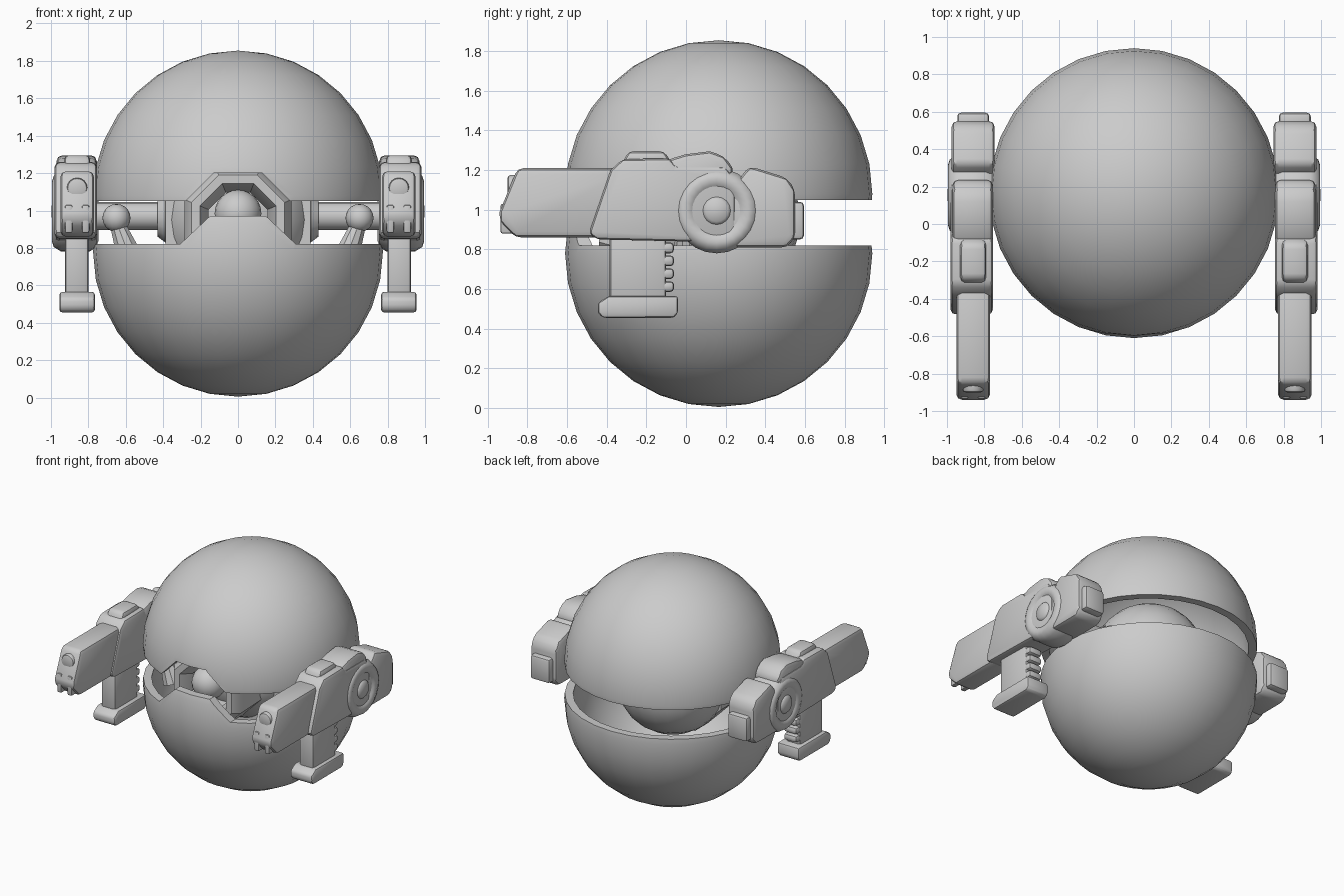
import bpy, bmesh, math
from mathutils import Matrix, Vector

if "Cube" in bpy.data.objects:
    bpy.data.objects.remove(bpy.data.objects["Cube"])


def make(name, bm):
    bmesh.ops.recalc_face_normals(bm, faces=bm.faces)
    me = bpy.data.meshes.new(name)
    bm.to_mesh(me)
    bm.free()
    ob = bpy.data.objects.new(name, me)
    bpy.context.collection.objects.link(ob)
    return ob


def finish(ob, bevel=0, mirror=False, angle=35, segments=2):
    bpy.ops.object.select_all(action='DESELECT')
    ob.select_set(True)
    bpy.context.view_layer.objects.active = ob
    if bevel:
        m = ob.modifiers.new("bevel", 'BEVEL')
        m.width, m.segments, m.limit_method = bevel, segments, 'ANGLE'
    if mirror:
        m = ob.modifiers.new("mirror", 'MIRROR')
        m.use_mirror_merge = False
    for m in list(ob.modifiers):
        bpy.ops.object.modifier_apply(modifier=m.name)
    bpy.ops.object.shade_smooth_by_angle(angle=math.radians(angle))
    return ob


def prism(name, pts, a, b, axis='x'):
    """Extrude a profile: (y, z) points along x, or (x, z) points along y."""
    bm = bmesh.new()
    put = (lambda p, t: (t, p[0], p[1])) if axis == 'x' else (lambda p, t: (p[0], t, p[1]))
    lo = [bm.verts.new(put(p, a)) for p in pts]
    hi = [bm.verts.new(put(p, b)) for p in pts]
    bm.faces.new(lo)
    bm.faces.new(hi[::-1])
    n = len(pts)
    for i in range(n):
        j = (i + 1) % n
        bm.faces.new((lo[i], hi[i], hi[j], lo[j]))
    return make(name, bm)


def box(name, x, y, z):
    return prism(name, [(y[0], z[0]), (y[1], z[0]), (y[1], z[1]), (y[0], z[1])], *x)


def lathe(name, pts, center, axis, steps, turn=0):
    """Spin (radius, height) points around the given axis through center."""
    bm = bmesh.new()
    vs = [bm.verts.new((r, 0, h)) for r, h in pts]
    es = [bm.edges.new((vs[i], vs[i + 1])) for i in range(len(vs) - 1)]
    bmesh.ops.spin(bm, geom=vs + es, cent=(0, 0, 0), axis=(0, 0, 1),
                   angle=2 * math.pi, steps=steps)
    bmesh.ops.remove_doubles(bm, verts=bm.verts, dist=1e-5)
    rot = Vector(axis).to_track_quat('Z', 'Y').to_matrix().to_4x4()
    bm.transform(Matrix.Translation(center) @ rot @ Matrix.Rotation(turn, 4, 'Z'))
    return make(name, bm)


def ball(name, center, r, u=20, v=12):
    bm = bmesh.new()
    bmesh.ops.create_uvsphere(bm, u_segments=u, v_segments=v, radius=r,
                              matrix=Matrix.Translation(center))
    return make(name, bm)


def rod(name, p, q, r1, r2, steps=16):
    d = Vector(q) - Vector(p)
    return lathe(name, [(0, 0), (r1, 0), (r2, d.length), (0, d.length)], p, d, steps)


def shell(name, zc, cutters):
    """Hollow sphere trimmed by cutters."""
    bm = bmesh.new()
    for r in (0.775, 0.715):
        g = bmesh.ops.create_uvsphere(bm, u_segments=32, v_segments=16, radius=r,
                                      matrix=Matrix.Translation((0, 0.165, zc)))
        if r < 0.75:
            fs = {f for v in g['verts'] for f in v.link_faces}
            bmesh.ops.reverse_faces(bm, faces=list(fs))
    me = bpy.data.meshes.new(name)
    bm.to_mesh(me)
    bm.free()
    ob = bpy.data.objects.new(name, me)
    bpy.context.collection.objects.link(ob)
    for c in cutters:
        m = ob.modifiers.new("trim", 'BOOLEAN')
        m.operation, m.object, m.solver = 'DIFFERENCE', c, 'EXACT'
    finish(ob)
    for c in cutters:
        bpy.data.objects.remove(c)
    return ob


# Upper shell with a notch, lower shell with a matching tab at the front
shell("upper_shell", 1.08, [
    box("cut_a", (-1.2, 1.2), (-0.1, 1.3), (-0.2, 1.05)),
    prism("cut_b", [(-1.2, -0.2), (1.2, -0.2), (1.2, 1.05), (0.28, 1.05), (0.13, 1.2),
                    (-0.13, 1.2), (-0.28, 1.05), (-1.2, 1.05)], -1.2, -0.09, 'y')])
shell("lower_shell", 0.78, [
    box("cut_c", (-1.2, 1.2), (-0.1, 1.3), (0.82, 2)),
    prism("cut_d", [(-1.2, 2), (1.2, 2), (1.2, 0.82), (0.31, 0.82), (0.15, 0.97),
                    (-0.15, 0.97), (-0.31, 0.82), (-1.2, 0.82)], -1.2, -0.09, 'y')])

# Inner core, octagonal eye frame and eye
finish(ball("core", (0, 0.165, 0.95), 0.41, 24, 14))
finish(lathe("core_collar", [(0.3, -0.12), (0.42, -0.12), (0.42, 0.04), (0.3, 0.04), (0.3, -0.12)],
             (0, 0.0, 0.94), (0, -1, 0), 8, math.pi / 8))
finish(lathe("eye_frame", [(0.17, 0.0), (0.3, 0.0), (0.31, 0.28), (0.27, 0.34), (0.22, 0.34),
                           (0.17, 0.24), (0.17, 0.0)],
             (0, -0.1, 0.94), (0, -1, 0), 8, math.pi / 8))
finish(rod("eye_socket", (0, 0.0, 0.95), (0, -0.2, 0.95), 0.22, 0.2))
finish(ball("eye", (0, -0.36, 0.985), 0.125))
finish(rod("eye_stem", (0, -0.15, 0.985), (0, -0.36, 0.985), 0.09, 0.09))

# Axles and struts that carry the guns
finish(rod("axle", (0.25, 0.155, 0.97), (0.8, 0.155, 0.97), 0.075, 0.075), mirror=True)
finish(lathe("axle_flange", [(0, 0), (0.13, 0), (0.13, 0.1), (0.1, 0.14), (0, 0.14)],
             (0.29, 0.155, 0.96), (1, 0, 0), 16), mirror=True)
finish(ball("strut_joint", (0.65, 0.0, 0.96), 0.075, 16, 10), mirror=True)
finish(rod("strut", (0.65, 0.0, 0.94), (0.56, 0.0, 0.7), 0.04, 0.08, 10), mirror=True)

# Gun: barrel, muzzle and groove rails
finish(prism("barrel", [(-0.94, 0.99), (-0.85, 1.21), (-0.3, 1.21), (-0.3, 0.86),
                        (-0.86, 0.86), (-0.94, 0.94)], 0.77, 0.95), 0.03, True)
finish(rod("muzzle", (0.86, -0.8, 1.12), (0.86, -0.9, 1.12), 0.055, 0.055), 0.015, True)
for i, x in enumerate((0.795, 0.885)):
    finish(box("muzzle_rail_%d" % (i + 1), (x, x + 0.04), (-0.935, -0.8), (0.88, 1.03)), 0.01, True)

# Gun body, top cover and raised sight
finish(prism("gun_body", [(-0.49, 0.88), (-0.38, 1.2), (-0.32, 1.255), (-0.08, 1.26),
                          (-0.05, 1.22), (0.2, 1.22), (0.25, 1.15), (0.25, 0.83),
                          (0.0, 0.84), (-0.45, 0.85)], 0.755, 0.98), 0.045, True)
finish(prism("top_cover", [(-0.12, 1.1), (-0.1, 1.25), (0.0, 1.28), (0.12, 1.295), (0.19, 1.27),
                           (0.24, 1.21), (0.22, 1.1)], 0.755, 0.97), 0.03, True)
finish(prism("sight", [(-0.33, 1.22), (-0.29, 1.295), (-0.11, 1.295), (-0.06, 1.22)],
             0.79, 0.93), 0.025, True)

# Round pivot with recessed hub
finish(lathe("pivot_wheel", [(0, -0.24), (0.19, -0.24), (0.215, -0.2), (0.215, -0.05), (0.19, -0.01),
                             (0.16, 0), (0.13, -0.01), (0.1, -0.035), (0.085, -0.045), (0, -0.045)],
             (0.995, 0.155, 0.995), (1, 0, 0), 24), mirror=True, angle=45)
finish(lathe("pivot_hub", [(0, -0.08), (0.078, -0.08), (0.075, -0.02), (0.055, 0), (0, 0.002)],
             (0.995, 0.155, 0.995), (1, 0, 0), 16), mirror=True, angle=50)

# Rear housing and end plate
finish(prism("rear_housing", [(0.2, 0.81), (0.51, 0.81), (0.55, 0.86), (0.55, 1.1),
                              (0.51, 1.16), (0.32, 1.22), (0.24, 1.12)], 0.745, 0.975), 0.03, True)
finish(box("rear_plate", (0.775, 0.945), (0.5, 0.595), (0.85, 1.04)), 0.02, True)

# Grip with finger ribs and wide foot
finish(box("grip", (0.8, 0.925), (-0.385, -0.1), (0.52, 0.9)), 0.02, True)
for i in range(4):
    z = 0.585 + i * 0.065
    finish(box("grip_rib_%d" % (i + 1), (0.805, 0.92), (-0.14, -0.06), (z, z + 0.055)), 0.02, True)
finish(prism("grip_foot", [(-0.445, 0.48), (-0.42, 0.455), (-0.06, 0.455), (-0.04, 0.48), (-0.04, 0.565),
                           (-0.39, 0.565), (-0.445, 0.53)], 0.765, 0.955), 0.025, True)
